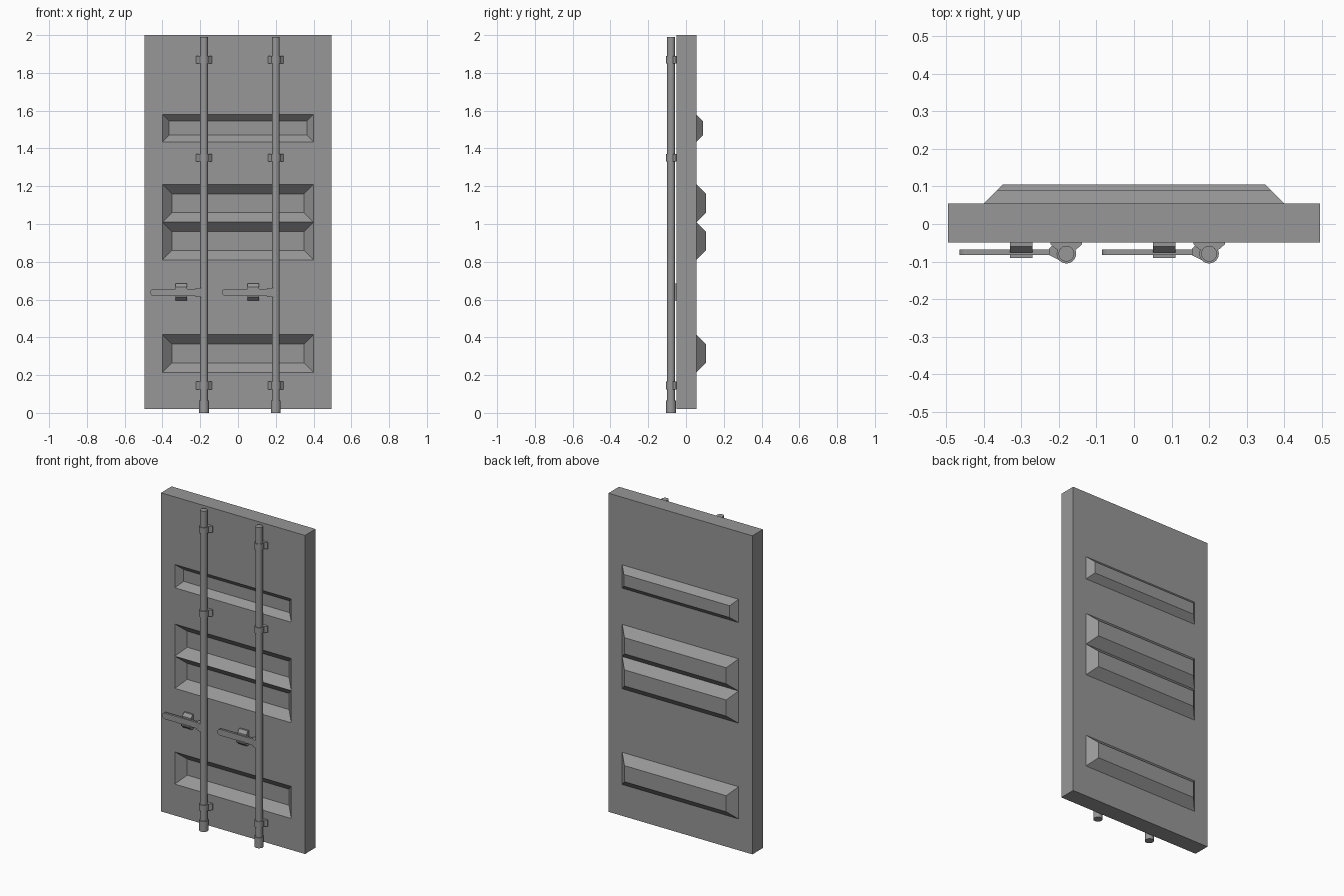
import bpy, bmesh, math
from mathutils import Matrix, Vector

if "Cube" in bpy.data.objects:
    bpy.data.objects.remove(bpy.data.objects["Cube"])

grey = bpy.data.materials.new("steel grey")
grey.diffuse_color = (0.31, 0.31, 0.31, 1)
grey.use_nodes = True
grey.node_tree.nodes["Principled BSDF"].inputs["Base Color"].default_value = grey.diffuse_color


def finish(name, bm, smooth=False):
    bmesh.ops.remove_doubles(bm, verts=bm.verts, dist=1e-5)
    bmesh.ops.recalc_face_normals(bm, faces=bm.faces)
    me = bpy.data.meshes.new(name)
    bm.to_mesh(me)
    bm.free()
    me.materials.append(grey)
    ob = bpy.data.objects.new(name, me)
    bpy.context.collection.objects.link(ob)
    if smooth:
        bpy.ops.object.select_all(action='DESELECT')
        ob.select_set(True)
        bpy.context.view_layer.objects.active = ob
        bpy.ops.object.shade_smooth_by_angle(angle=math.radians(40))
    return ob


def quad(bm, pts):
    bm.faces.new([bm.verts.new(p) for p in pts])


def prism(bm, outline, direction):
    """Extrude a closed outline of 3D points along a vector."""
    f = bm.faces.new([bm.verts.new(p) for p in outline])
    ext = bmesh.ops.extrude_face_region(bm, geom=[f], use_keep_orig=True)
    vs = [g for g in ext["geom"] if isinstance(g, bmesh.types.BMVert)]
    bmesh.ops.translate(bm, verts=vs, vec=Vector(direction))


def cyl(bm, x, y, z0, z1, r, sides=24):
    bmesh.ops.create_cone(bm, cap_ends=True, segments=sides, radius1=r, radius2=r,
                          depth=z1 - z0, matrix=Matrix.Translation((x, y, (z0 + z1) / 2)))


# Door panel: pressed trays go in at the front and bulge out at the back
FRONT, BACK = -0.049, 0.055
xs = [-0.495, -0.4, 0.4, 0.495]
zs = [0.02, 0.215, 0.415, 0.81, 1.01, 1.21, 1.435, 1.58, 2.0]
trays = {1: 0.05, 3: 0.05, 4: 0.05, 6: 0.036}   # row index: depth
bm = bmesh.new()
for y in (FRONT, BACK):
    for j in range(len(zs) - 1):
        for i in range(3):
            x0, x1, z0, z1 = xs[i], xs[i + 1], zs[j], zs[j + 1]
            outer = [(x0, y, z0), (x1, y, z0), (x1, y, z1), (x0, y, z1)]
            if i == 1 and j in trays:
                d = trays[j]
                inner = [(x0 + d, y + d, z0 + d), (x1 - d, y + d, z0 + d),
                         (x1 - d, y + d, z1 - d), (x0 + d, y + d, z1 - d)]
                quad(bm, inner)
                for k in range(4):
                    n = (k + 1) % 4
                    quad(bm, [outer[k], outer[n], inner[n], inner[k]])
            else:
                quad(bm, outer)
for j in range(len(zs) - 1):
    for x in (xs[0], xs[-1]):
        quad(bm, [(x, FRONT, zs[j]), (x, BACK, zs[j]), (x, BACK, zs[j + 1]), (x, FRONT, zs[j + 1])])
for i in range(3):
    for z in (zs[0], zs[-1]):
        quad(bm, [(xs[i], FRONT, z), (xs[i + 1], FRONT, z), (xs[i + 1], BACK, z), (xs[i], BACK, z)])
finish("door_panel", bm)

ROD_Y = -0.079
for side, x in (("left", -0.18), ("right", 0.2)):
    # Locking rod with thicker foot
    bm = bmesh.new()
    cyl(bm, x, ROD_Y, 0.05, 1.99, 0.021)
    cyl(bm, x, ROD_Y, 0.0, 0.065, 0.026)
    finish(side + "_locking_rod", bm, True)

    # Rod brackets: chamfered foot plate plus collar
    for n, z in enumerate((0.145, 1.35, 1.87)):
        bm = bmesh.new()
        z0 = z - 0.02
        plate = [(-0.042, FRONT + 0.002), (0.042, FRONT + 0.002), (0.042, -0.054),
                 (0.026, -0.068), (-0.026, -0.068), (-0.042, -0.054)]
        prism(bm, [(x + a, b, z0) for a, b in plate], (0, 0, 0.04))
        cyl(bm, x, ROD_Y, z0, z0 + 0.04, 0.026)
        finish(f"{side}_rod_bracket_{n + 1}", bm, True)

    # Handle: flat bar with rounded end, widening into a hub on the rod
    bm = bmesh.new()
    zc, h, xl = 0.638, 0.019, x - 0.285
    bar = [(x - 0.03, zc - h), (x - 0.03, zc + h)]
    for k in range(9):
        t = math.pi / 2 + math.pi * k / 8
        bar.append((xl + h + h * math.cos(t), zc + h * math.sin(t)))
    prism(bm, [(a, -0.082, b) for a, b in bar], (0, 0.014, 0))
    hub = [(-0.046, -0.083), (-0.02, -0.096), (0, -0.096), (0, -0.058), (-0.038, -0.058), (-0.046, -0.066)]
    prism(bm, [(x + a, b, zc - 0.024) for a, b in hub], (0, 0, 0.048))
    finish(side + "_handle", bm)

    # Latch keeper: sloped catches above and below the handle
    bm = bmesh.new()
    prof = [(FRONT + 0.002, 0.594), (-0.068, 0.594), (-0.09, 0.614), (-0.09, 0.622), (-0.066, 0.622),
            (-0.066, 0.656), (-0.076, 0.656), (-0.076, 0.667), (-0.06, 0.685), (FRONT + 0.002, 0.685)]
    prism(bm, [(x - 0.15, a, b) for a, b in prof], (0.06, 0, 0))
    finish(side + "_latch_keeper", bm)
